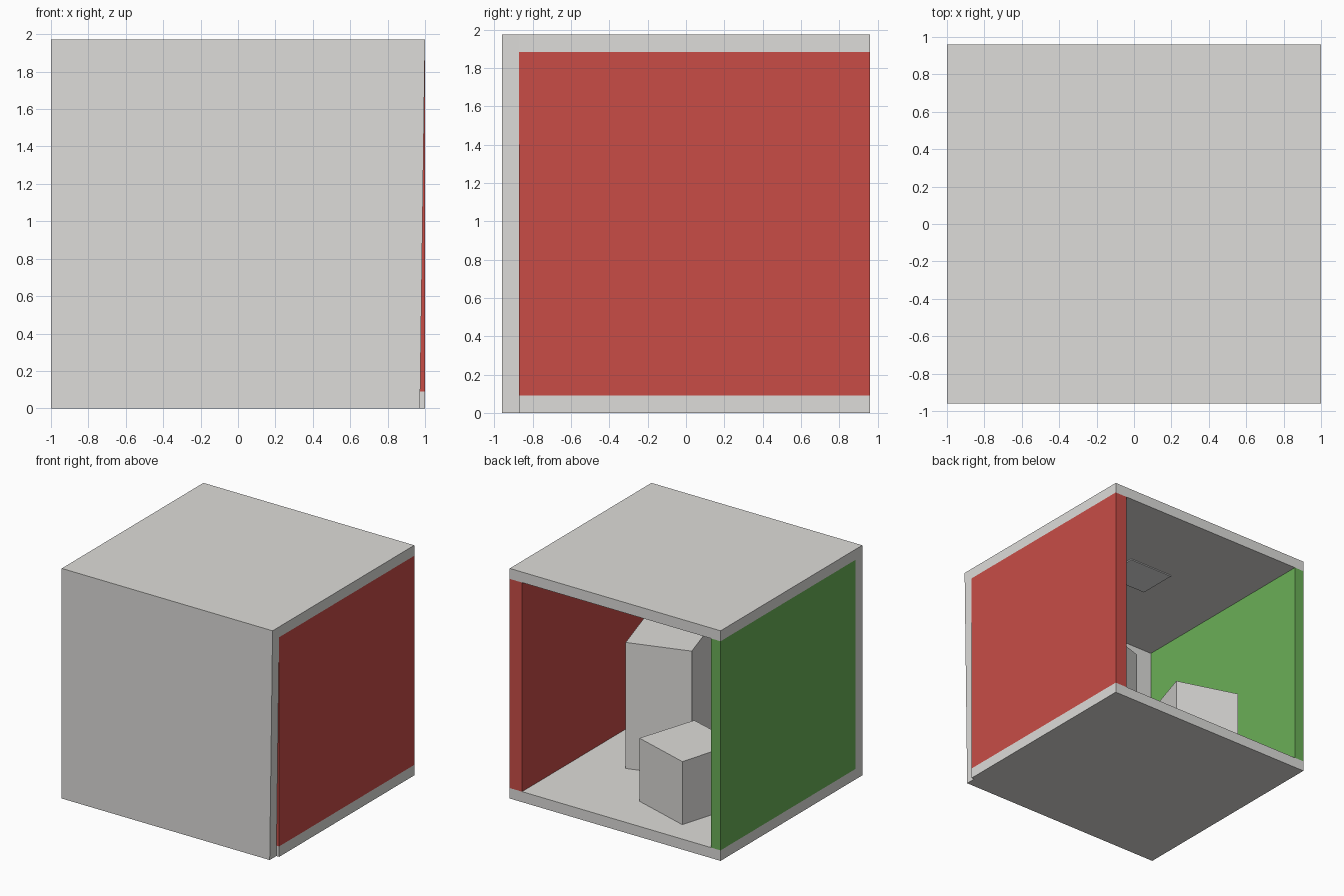
import bpy
import bmesh
from mathutils import Vector

cube = bpy.data.objects.get("Cube")
if cube:
    bpy.data.objects.remove(cube, do_unlink=True)


def material(name, rgb):
    mat = bpy.data.materials.new(name)
    mat.use_nodes = True
    colour = (*rgb, 1.0)
    mat.diffuse_color = colour
    mat.node_tree.nodes["Principled BSDF"].inputs["Base Color"].default_value = colour
    return mat


def prism(name, outline, push, mat):
    """Extrude a flat outline of 3D points along the push vector."""
    bm = bmesh.new()
    face = bm.faces.new([bm.verts.new(p) for p in outline])
    result = bmesh.ops.extrude_face_region(bm, geom=[face], use_keep_orig=True)
    moved = [v for v in result["geom"] if isinstance(v, bmesh.types.BMVert)]
    bmesh.ops.translate(bm, verts=moved, vec=Vector(push))
    bmesh.ops.recalc_face_normals(bm, faces=bm.faces[:])
    mesh = bpy.data.meshes.new(name)
    bm.to_mesh(mesh)
    bm.free()
    mesh.materials.append(mat)
    obj = bpy.data.objects.new(name, mesh)
    bpy.context.collection.objects.link(obj)
    return obj


def upright(name, footprint, low, high, mat):
    return prism(name, [(x, y, low) for x, y in footprint], (0, 0, high - low), mat)


def box(name, x0, x1, y0, y1, low, high, mat):
    return upright(name, [(x0, y0), (x1, y0), (x1, y1), (x0, y1)], low, high, mat)


grey = material("warm grey", (0.725, 0.715, 0.695))
red = material("wall red", (0.58, 0.073, 0.062))
green = material("wall green", (0.145, 0.43, 0.096))
lamp = material("lamp grey", (0.76, 0.76, 0.76))

# Main levels of the room
WALL = 0.09
HEIGHT = 1.973
CEILING = HEIGHT - WALL
OPEN = 0.96
INNER = WALL - OPEN

# Room shell, open on the +y side
box("floor", -1, 1, INNER, OPEN, 0, WALL, grey)
box("ceiling", -1, 1, INNER, OPEN, CEILING, HEIGHT, grey)
box("red_wall", 0.883, 1, INNER, OPEN, WALL, CEILING, red)
box("green_wall", -1, WALL - 1, INNER, OPEN, WALL, CEILING, green)

# Closed wall, with one edge leaning inward toward the floor
prism("closed_wall",
      [(-1, -OPEN, 0), (0.973, -OPEN, 0), (1, -OPEN, HEIGHT), (-1, -OPEN, HEIGHT)],
      (0, WALL, 0), grey)

# Turned blocks standing on the floor
upright("tall_block",
        [(0.468, 0.149), (-0.045, -0.014), (0.117, -0.536), (0.631, -0.374)],
        WALL, 1.171, grey)
upright("short_block",
        [(-0.486, 0.743), (-0.64, 0.221), (-0.126, 0.068), (0.036, 0.581)],
        WALL, 0.631, grey)

# Lamp panel under the ceiling
box("lamp_panel", -0.216, 0.207, -0.131, 0.212, CEILING - 0.009, CEILING, lamp)
